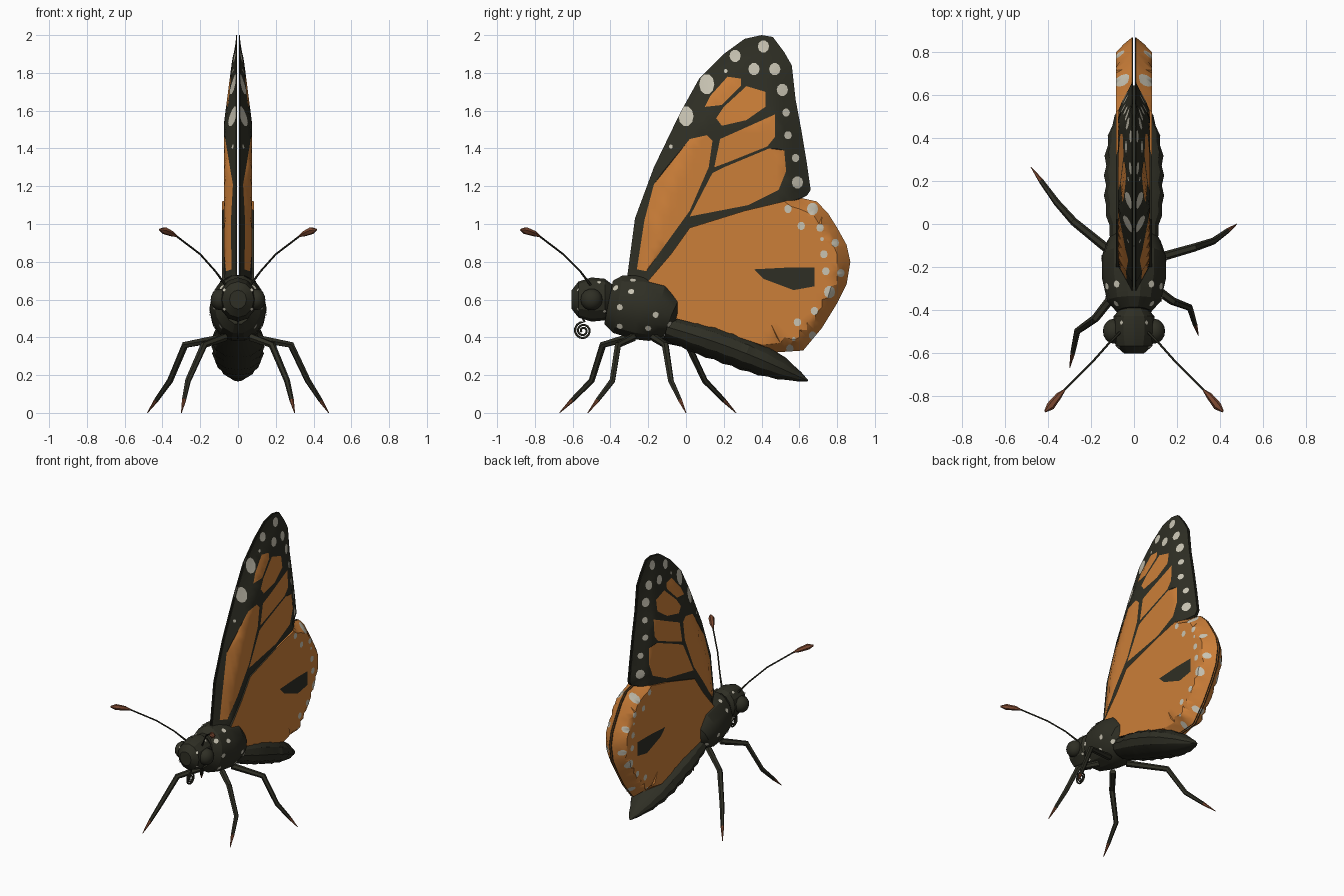
import bpy, bmesh, math
from mathutils import Vector, Matrix
from mathutils.geometry import delaunay_2d_cdt, intersect_point_line

cube = bpy.data.objects.get("Cube")
if cube:
    bpy.data.objects.remove(cube)


def material(name, r, g, b):
    mat = bpy.data.materials.new(name)
    mat.use_nodes = True
    mat.diffuse_color = (r, g, b, 1)
    shader = mat.node_tree.nodes["Principled BSDF"]
    shader.inputs["Base Color"].default_value = (r, g, b, 1)
    shader.inputs["Roughness"].default_value = 0.8
    return mat


dark = material("charcoal", 0.028, 0.028, 0.018)
orange = material("wing orange", 0.6, 0.21, 0.04)
cream = material("cream", 0.58, 0.55, 0.45)
brown = material("tip brown", 0.2, 0.065, 0.03)


def finish(name, bm, mats, smooth=None):
    """Turn a bmesh into a named object with its materials."""
    bmesh.ops.recalc_face_normals(bm, faces=bm.faces)
    mesh = bpy.data.meshes.new(name)
    bm.to_mesh(mesh)
    bm.free()
    for mat in mats:
        mesh.materials.append(mat)
    obj = bpy.data.objects.new(name, mesh)
    bpy.context.scene.collection.objects.link(obj)
    if smooth:
        bpy.ops.object.select_all(action="DESELECT")
        obj.select_set(True)
        bpy.context.view_layer.objects.active = obj
        bpy.ops.object.shade_smooth_by_angle(angle=math.radians(smooth))
    return obj


def mirror(obj):
    obj.modifiers.new("Mirror", "MIRROR").use_axis[0] = True
    return obj


def loft(name, points, sizes, sides=6, tip_from=None, smooth=None):
    """Skin elliptical rings along a path; rings past tip_from turn brown."""
    points = [Vector(p) for p in points]
    bm, rings, last, turn = bmesh.new(), [], None, None
    for i, p in enumerate(points):
        tangent = points[min(i + 1, len(points) - 1)] - points[max(i - 1, 0)]
        if last is None:
            turn = tangent.to_track_quat("Z", "Y")
        else:
            turn = last.rotation_difference(tangent) @ turn
        last = tangent
        size = sizes[i]
        rx, ry = size if isinstance(size, tuple) else (size, size)
        ring = []
        for k in range(sides):
            a = math.tau * k / sides
            offset = Vector((rx * math.cos(a), ry * math.sin(a), 0))
            ring.append(bm.verts.new(p + turn @ offset))
        rings.append(ring)
    for i in range(len(rings) - 1):
        for k in range(sides):
            n = (k + 1) % sides
            face = bm.faces.new((rings[i][k], rings[i][n], rings[i + 1][n], rings[i + 1][k]))
            face.material_index = int(tip_from is not None and i >= tip_from)
    bm.faces.new(rings[0])
    bm.faces.new(rings[-1]).material_index = int(tip_from is not None)
    return finish(name, bm, [dark, brown], smooth)


# Wings: outline, orange cells and cream spots cut into one bulging sheet.
# Coordinates are (y, z) in hundredths, clockwise; the first rim points are the thin edge.
def wing(name, outline, rim, cells, spots, depth, soft, taper):
    scale = 0.01
    edge_line = [Vector(p) * scale for p in outline[:rim]]
    loops = [[Vector(p) * scale for p in reversed(poly)] for poly in [outline] + cells]
    kinds = [0] + [1] * len(cells) + [2] * len(spots)
    for y, z, r in spots:
        tall = 1.35 if r > 3 else 1.1
        ring = []
        for k in range(10):
            a = math.tau * k / 10
            ring.append(Vector((y + r * math.cos(a), z + r * tall * math.sin(a))) * scale)
        loops.append(ring)
    coords, faces = [], []
    for loop in loops:
        faces.append(list(range(len(coords), len(coords) + len(loop))))
        coords += loop
    step = 0.04
    coords += [Vector((i * step, j * step)) for i in range(-8, 23) for j in range(7, 51)]
    verts, _, tris, _, _, origins = delaunay_2d_cdt(coords, [], faces, 0, 1e-5)

    def bulge(p):
        d = 9
        for a, b in zip(edge_line, edge_line[1:]):
            t = intersect_point_line(p, a, b)[1]
            d = min(d, (p - a.lerp(b, min(max(t, 0), 1))).length)
        fade = min(1, max(0, 2.03 - p.y) / 0.5) if taper else 1
        return 0.01 + depth * min(1, d / soft) * fade

    bm = bmesh.new()
    outer = [bm.verts.new((bulge(v), v.x, v.y)) for v in verts]
    inner = [bm.verts.new((0.004, v.x, v.y)) for v in verts]
    twin = dict(zip(outer, inner))
    for tri, origin in zip(tris, origins):
        if 0 in origin:
            bm.faces.new([outer[i] for i in tri]).material_index = kinds[max(origin)]
    sheet = list(bm.faces)
    border = [e for e in bm.edges if e.is_boundary]
    for face in sheet:
        back = bm.faces.new([twin[v] for v in reversed(face.verts)])
        back.material_index = face.material_index
    for edge in border:
        a, b = edge.verts
        bm.faces.new((a, b, twin[b], twin[a]))
    bmesh.ops.delete(bm, geom=[v for v in bm.verts if not v.link_faces], context="VERTS")
    return mirror(finish(name, bm, [dark, orange, cream], 35))


wing("forewings",
     [(-31, 73), (-27, 103), (-17, 130), (-3, 159), (7, 177), (20, 190), (31, 198), (40, 200),
      (46, 199), (52, 191), (56, 184), (58, 166), (61, 150), (64, 132), (66, 118), (64, 115),
      (40, 104), (0, 92), (-14, 68), (-28, 66)], 16,
     [[(-26, 76), (-22, 102), (-17, 121), (2, 145), (11, 147), (14, 144), (12, 130), (2, 107),
       (-11, 89), (-21, 75)],
      [(15, 130), (18, 145), (27, 149), (47, 158), (47, 146), (43, 141), (23, 133)],
      [(2, 104), (14, 127), (20, 130), (44, 140), (52, 139), (53, 128), (49, 118), (33, 110)],
      [(10, 162), (13, 168), (22, 178), (29, 177), (29, 173), (19, 163)],
      [(16, 156), (20, 162), (32, 173), (42, 170), (42, 162), (32, 155), (19, 152)]],
     [(41, 194, 3), (26, 189, 3), (36, 182, 3), (11, 174, 4), (0, 157, 4), (47, 182, 3),
      (51, 171, 3), (53, 159, 2), (54, 147, 2), (58, 135, 2), (59, 122, 3), (-8, 141, 1),
      (21, 181, 1)], 0.065, 0.12, True)

wing("hindwings",
     [(60, 114), (69, 112), (75, 106), (80, 98), (85, 89), (87, 80), (85, 68), (80, 58),
      (72, 45), (62, 33), (47, 32), (18, 44), (-6, 50), (-18, 60), (-20, 70), (-8, 84),
      (2, 98), (31, 107)], 11,
     [[(-11, 67), (2, 87), (7, 94), (26, 102), (23, 95), (18, 86), (4, 76), (-6, 67)],
      [(22, 89), (27, 98), (39, 105), (52, 105), (57, 99), (55, 93), (41, 88)],
      [(28, 86), (44, 86), (59, 92), (66, 90), (67, 81), (55, 79), (35, 78)],
      [(36, 76), (55, 77), (68, 77), (68, 67), (57, 65), (41, 71)],
      [(3, 69), (15, 79), (24, 85), (33, 76), (26, 71), (12, 68)],
      [(15, 65), (28, 68), (39, 70), (55, 63), (61, 60), (60, 51), (47, 49), (31, 59)],
      [(-9, 64), (10, 65), (28, 58), (45, 47), (50, 37), (40, 36), (18, 46), (-3, 54)]],
     [(54, 108, 2), (67, 108, 3), (61, 99, 2), (71, 98, 2), (79, 90, 2), (73, 84, 2),
      (82, 74, 2), (74, 75, 2), (76, 64, 3), (68, 54, 2), (59, 48, 2), (67, 41, 2),
      (57, 39, 1), (55, 34, 2), (72, 92, 1)], 0.075, 0.06, False)

# Thorax and head
thorax = loft("thorax",
              [(0, -0.41, 0.585), (0, -0.36, 0.575), (0, -0.25, 0.56), (0, -0.15, 0.54),
               (0, -0.08, 0.51), (0, -0.05, 0.495)],
              [(0.08, 0.12), (0.125, 0.158), (0.15, 0.176), (0.15, 0.17), (0.125, 0.12),
               (0.08, 0.065)], 14, smooth=25)
head = loft("head",
            [(0, y, 0.6) for y in (-0.605, -0.57, -0.5, -0.43, -0.39)],
            [(0.045, 0.05), (0.085, 0.095), (0.1, 0.117), (0.095, 0.11), (0.06, 0.08)],
            12, smooth=25)

bm = bmesh.new()
place = Matrix.Translation((0.095, -0.5, 0.6)) @ Matrix.Diagonal((0.05, 0.058, 0.058, 1))
turned = place @ Matrix.Rotation(math.pi / 2, 4, "Y")
bmesh.ops.create_uvsphere(bm, u_segments=14, v_segments=8, radius=1, matrix=turned)
mirror(finish("eyes", bm, [dark], 30))


# Cream flecks laid on the sides of the body
def flecks(name, body, spots, radius):
    bpy.context.view_layer.update()
    bm = bmesh.new()
    for y, z in spots:
        hit, where, normal, _ = body.ray_cast(Vector((1, y, z)), Vector((-1, 0, 0)))
        if hit:
            turn = normal.to_track_quat("Z", "Y").to_matrix().to_4x4()
            spin = Matrix.Translation(where + normal * 0.004) @ turn
            bmesh.ops.create_circle(bm, cap_ends=True, segments=8, radius=radius, matrix=spin)
    mirror(finish(name, bm, [cream]))


flecks("thorax_flecks", thorax,
       [(-0.37, 0.66), (-0.29, 0.64), (-0.35, 0.56), (-0.35, 0.46), (-0.2, 0.45),
        (-0.16, 0.52), (-0.09, 0.47), (-0.28, 0.7)], 0.017)
flecks("head_flecks", head, [(-0.46, 0.69), (-0.57, 0.65), (-0.57, 0.55), (-0.43, 0.54)], 0.01)

# Abdomen: overlapping segments that swell and pinch
segments, points, sizes = 8, [], []
for i in range(segments * 2 + 1):
    t = i / (segments * 2)
    width = (0.135 if t < 0.45 else 0.135 * (1 - ((t - 0.45) / 0.56) ** 2.4)) * min(1, 0.75 + t)
    swell = 1.04 if i % 2 else 0.96
    points.append((0, -0.1 + 0.745 * t, 0.455 - 0.285 * t + 0.02 * math.sin(t * math.pi)))
    sizes.append((width * swell, width * 0.68 * swell))
loft("abdomen", points, sizes, 12, smooth=25)

# Legs: hip, knee, ankle and brown foot
legs = {
    "left_rear_leg": [(0.07, -0.17, 0.4), (0.28, -0.11, 0.36), (0.37, -0.08, 0.17), (0.48, 0, 0)],
    "right_rear_leg": [(-0.07, -0.16, 0.4), (-0.28, 0.01, 0.36), (-0.36, 0.1, 0.17), (-0.48, 0.265, 0)],
    "left_front_leg": [(0.07, -0.28, 0.4), (0.18, -0.36, 0.36), (0.26, -0.39, 0.17), (0.3, -0.52, 0)],
    "right_front_leg": [(-0.07, -0.3, 0.4), (-0.18, -0.44, 0.36), (-0.265, -0.5, 0.17), (-0.3, -0.67, 0)],
}
for name, path in legs.items():
    path = [Vector(p) for p in path]
    path.insert(3, path[2].lerp(path[3], 0.6))
    loft(name, path, [0.022, 0.019, 0.016, 0.012, 0.002], 6, tip_from=3, smooth=40)

# Antennae with brown clubs
mirror(loft("antennae",
            [(0.06, -0.5, 0.67), (0.12, -0.56, 0.75), (0.2, -0.65, 0.84), (0.325, -0.775, 0.935),
             (0.35, -0.8, 0.948), (0.39, -0.85, 0.965), (0.415, -0.875, 0.97)],
            [0.007, 0.005, 0.005, 0.005, 0.015, 0.02, 0.005], 6, tip_from=3, smooth=40))

# Coiled proboscis hanging under the head
coil = [(0, -0.56, 0.53)]
for i in range(33):
    a, r = math.radians(80 + i * 27), 0.047 * (1 - i / 40)
    coil.append((0, -0.545 + r * math.cos(a), 0.435 + r * math.sin(a)))
loft("proboscis", coil, [0.006] * len(coil), 5, smooth=50)
